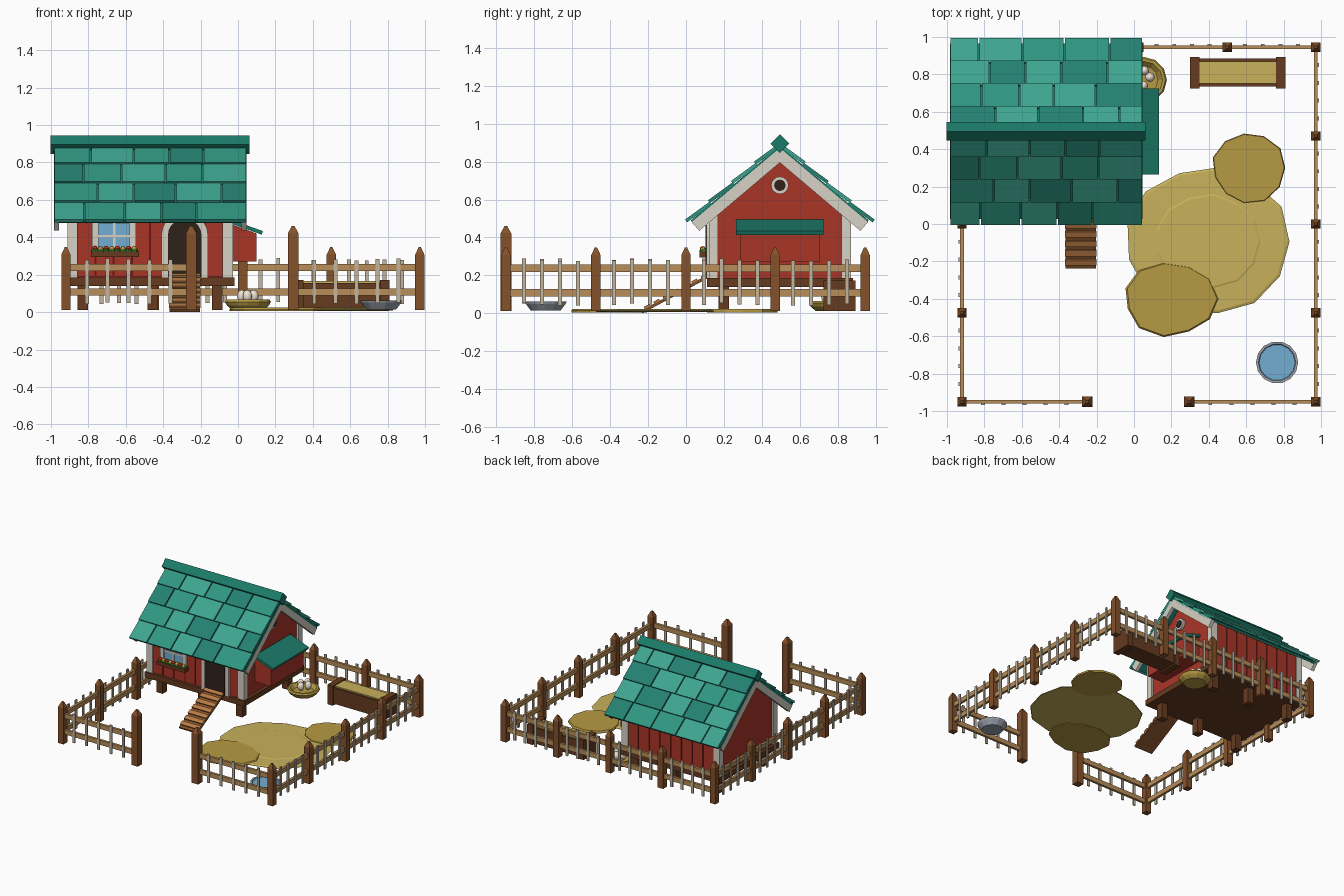
import bpy, bmesh, math, random
from mathutils import Matrix, Vector, Euler

if "Cube" in bpy.data.objects:
    bpy.data.objects.remove(bpy.data.objects["Cube"])

random.seed(4)
MATS = {}
COL = dict(red=(.66, .22, .17), darkred=(.42, .11, .09), white=(.84, .82, .77), dark=(.2, .15, .13),
           teal=(.13, .48, .41), teal1=(.2, .58, .5), teal2=(.25, .64, .56), teal3=(.16, .5, .44),
           wood=(.51, .32, .18), rail=(.72, .55, .35), picket=(.76, .71, .62), brown=(.4, .24, .14),
           ramp=(.72, .48, .28), hay=(.78, .69, .36), straw=(.71, .6, .27), metal=(.6, .63, .67),
           blue=(.45, .67, .82), egg=(.93, .89, .83), green=(.22, .45, .16), flower=(.78, .17, .13),
           yellow=(.88, .68, .2))


def finish(name, bm, color):
    me = bpy.data.meshes.new(name)
    bmesh.ops.recalc_face_normals(bm, faces=bm.faces)
    bm.to_mesh(me)
    bm.free()
    if color not in MATS:
        MATS[color] = bpy.data.materials.new(color)
        MATS[color].diffuse_color = (*[c ** 2.2 for c in COL[color]], 1)
    me.materials.append(MATS[color])
    ob = bpy.data.objects.new(name, me)
    bpy.context.collection.objects.link(ob)
    return ob


def boxes(name, color, items):
    """items: (centre, size, optional xyz rotation)"""
    bm = bmesh.new()
    for c, s, *r in items:
        rot = Euler(r[0] if r else (0, 0, 0)).to_matrix().to_4x4()
        bmesh.ops.create_cube(bm, size=1, matrix=Matrix.Translation(c) @ rot @ Matrix.Diagonal((*s, 1)))
    return finish(name, bm, color)


def span(x0, x1, y0, y1, z0, z1):
    return ((x0 + x1) / 2, (y0 + y1) / 2, (z0 + z1) / 2), (x1 - x0, y1 - y0, z1 - z0)


def prism(name, color, pts, axis, a, b):
    bm = bmesh.new()
    put = (lambda p, t: (t, p[0], p[1])) if axis == 'x' else (lambda p, t: (p[0], t, p[1]))
    f = bm.faces.new([bm.verts.new(put(p, a)) for p in pts])
    ext = bmesh.ops.extrude_face_region(bm, geom=[f])
    off = Vector(put((0, 0), b - a))
    bmesh.ops.translate(bm, vec=off, verts=[v for v in ext['geom'] if isinstance(v, bmesh.types.BMVert)])
    return finish(name, bm, color)


def lathe(name, color, prof, c, n=12, scale=(1, 1), wobble=0.0):
    """closed solid from (radius, z) rings, capped at both ends"""
    bm = bmesh.new()
    wob = [1 + random.uniform(-wobble, wobble) for _ in range(n)]
    rings = [[bm.verts.new((c[0] + r * wob[i] * scale[0] * math.cos(2 * math.pi * i / n),
                            c[1] + r * wob[i] * scale[1] * math.sin(2 * math.pi * i / n), z))
              for i in range(n)] for r, z in prof]
    for p, q in zip(rings, rings[1:]):
        for i in range(n):
            bm.faces.new((p[i], p[(i + 1) % n], q[(i + 1) % n], q[i]))
    bm.faces.new(rings[0])
    bm.faces.new(rings[-1])
    return finish(name, bm, color)


def balls(name, color, items):
    bm = bmesh.new()
    for c, s in items:
        bmesh.ops.create_uvsphere(bm, u_segments=10, v_segments=7, radius=1,
                                  matrix=Matrix.Translation(c) @ Matrix.Diagonal((*s, 1)))
    return finish(name, bm, color)


# House floor, stilts, walls
YC, K = .495, .84
A = math.atan(K)
boxes("floor_slab", "brown", [span(-.92, -.02, .11, .88, .14, .185)])
boxes("stilts", "brown", [span(x - .028, x + .028, y - .028, y + .028, .012, .15)
                          for x in (-.83, -.455, -.11) for y in (.2, .79)])
prism("house_walls", "red", [(.135, .185), (.855, .185), (.855, .545), (YC, .845), (.135, .545)],
      'x', -.895, -.045)
pw = .78 / 8
for name, y in (("front_planks", .131), ("back_planks", .859)):
    boxes(name, "red", [((-.86 + pw * (i + .5), y, .365), (pw - .01, .014, .35)) for i in range(8)])
    boxes(name + "_backing", "darkred", [((-.47, y + (.004 if y < .5 else -.004), .365), (.8, .01, .35))])
boxes("corner_posts", "white", [span(x, x + .055, y, y + .05, .18, .54)
                                for x in (-.912, -.083) for y in (.12, .82)])

# Roof decks, gable boards, ridge, shingles
for s, side in ((-1, "front"), (1, "back")):
    def on_roof(dy, lift):
        return YC + s * (dy + lift * math.sin(A)), .885 - K * dy + lift * math.cos(A)
    rot = (-s * A, 0, 0)
    y, z = on_roof(.235, -.01)
    boxes("roof_deck_" + side, "teal", [((-.47, y, z), (1.03, .47 / math.cos(A), .018), rot)])
    prism_pts = [(YC, .872), (YC + s * .465, .872 - K * .465), (YC + s * .425, .435), (YC, .795)]
    for x, end in ((-.985, "left"), (.018, "right")):
        prism(f"gable_board_{side}_{end}", "white", prism_pts, 'x', x, x + .027)
    tiles = {"teal1": [], "teal2": [], "teal3": []}
    for row in range(4):
        x, first = -.985, True
        y, z = on_roof(.485 * (row + .5) / 4, .008)
        while x < .04:
            w = random.uniform(.18, .25)
            if first and row % 2:
                w *= .8
            first = False
            x1 = x + w if x + w < -.04 else .047
            tiles[random.choice(list(tiles))].append(
                (((x + x1) / 2, y, z), (x1 - x - .008, .162, .018), (-s * (A - .07), 0, 0)))
            x = x1
    for col, items in tiles.items():
        boxes(f"shingles_{side}_{col}", col, items)
boxes("ridge_cap", "teal", [((-.47, YC, .895), (1.065, .07, .07), (math.pi / 4, 0, 0))])


# Arched door and frame
def arch(h, spring, z0):
    return [(-.285 - h, z0)] + [(-.285 + h * math.cos(t), spring + h * math.sin(t))
                                for t in [math.pi * (1 - i / 10) for i in range(11)]] + [(-.285 + h, z0)]


prism("door_frame", "white", arch(.125, .41, .185), 'y', .108, .135)
prism("door", "dark", arch(.09, .41, .187), 'y', .102, .13)

# Front window and flower box
boxes("window_frame", "white", [span(-.78, -.745, .105, .135, .31, .5), span(-.58, -.545, .105, .135, .31, .5),
                                span(-.78, -.545, .105, .135, .475, .51), span(-.78, -.545, .105, .135, .3, .335),
                                span(-.669, -.656, .108, .135, .31, .5), span(-.76, -.56, .108, .135, .4, .413)])
boxes("window_glass", "blue", [span(-.76, -.56, .115, .135, .32, .49)])
boxes("flower_box", "brown", [span(-.785, -.53, .07, .12, .295, .325)])
fx = [-.765 + .03 * i for i in range(8)]
balls("flower_leaves", "green", [((x, .095, .328), (.022, .024, .016)) for x in fx])
balls("red_flowers", "flower", [((x, .088, .34), (.015, .015, .014)) for x in fx[::2]])
balls("yellow_flowers", "yellow", [((x, .09, .338), (.014, .014, .013)) for x in fx[1::2]])

# Round gable window
w = prism("round_window_frame", "white", [(YC + .046 * math.cos(i * math.pi / 8), .675 + .046 * math.sin(i * math.pi / 8))
                                          for i in range(16)], 'x', -.05, -.025)
prism("round_window_pane", "dark", [(YC + .03 * math.cos(i * math.pi / 8), .675 + .03 * math.sin(i * math.pi / 8))
                                    for i in range(16)], 'x', -.05, -.02)

# Nest box on the right wall
prism("nest_box", "red", [(-.05, .27), (.1, .27), (.1, .42), (-.05, .475)], 'y', .285, .705)
boxes("nest_box_roof", "teal", [((.045, YC, .454), (.18, .46, .02), (0, math.atan(.36), 0))])

# Entry ramp with cleats
ra = math.atan2(.185, .345)
boxes("ramp_board", "wood", [((-.285, -.06, .1), (.165, .395, .016), (ra, 0, 0))])
boxes("ramp_cleats", "ramp", [((-.285, -.205 + .05 * i, .1 + (-.145 + .05 * i) * math.tan(ra) + .014),
                               (.168, .034, .012), (ra, 0, 0)) for i in range(7)])

# Fence posts, rails and pickets
L, R, F, B = -.92, .972, -.95, .945
ys = [F, -.475, 0, .47, B]
runs = [([(L, F), (-.25, F)], (0, -1), 5), ([(.295, F), (R, F)], (0, -1), 5),
        ([(L, y) for y in ys], (-1, 0), 4), ([(R, y) for y in ys], (1, 0), 4),
        ([(x, B) for x in (L, -.447, .026, .499, R)], (0, 1), 4)]
posts, rails, pickets = set(), [], []
for pts, out, n in runs:
    posts.update(pts)
    for (x0, y0), (x1, y1) in zip(pts, pts[1:]):
        along_x = y0 == y1
        for z in (.108, .238):
            rails.append((((x0 + x1) / 2, (y0 + y1) / 2, z),
                          (abs(x1 - x0) or .02, abs(y1 - y0) or .02, .038)))
        for i in range(1, n + 1):
            t = i / (n + 1)
            pickets.append(((x0 + (x1 - x0) * t + out[0] * .013, y0 + (y1 - y0) * t + out[1] * .013,
                             .165 + random.uniform(-.006, .006)),
                            (.021 if along_x else .01, .01 if along_x else .021, .235)))
boxes("fence_rails", "rail", rails)
boxes("fence_pickets", "picket", pickets)
for i, (x, y) in enumerate(sorted(posts)):
    gate = x in (-.25, .295)
    h, r = (.46, .041) if gate else (.347, .035)
    post = lathe(f"fence_post_{i}", "wood", [(r, .012), (r, h - .04), (r * .25, h)], (0, 0), 4)
    post.rotation_euler.z = math.pi / 4
    post.location = (x, y, 0)

# Ground patches of straw
lathe("straw_patch_main", "hay", [(.43, .008), (.435, .012), (.42, .017), (.28, .019), (.27, .022)],
      (.395, -.095), 13, (1, .91), .03)
lathe("straw_patch_front", "straw", [(.25, .005), (.25, .014), (.24, .0235)], (.195, -.4), 11, (1, .8), .05)
lathe("straw_patch_back", "straw", [(.195, .005), (.195, .014), (.19, .0235)], (.615, .3), 11, (1, .97), .04)

# Feed trough
boxes("trough_body", "brown", [span(.34, .77, .735, .755, .03, .155), span(.34, .77, .865, .885, .03, .155),
                               span(.34, .77, .735, .885, .025, .05)])
boxes("trough_ends", "brown", [span(.3, .35, .725, .893, .012, .172), span(.76, .81, .725, .893, .012, .172)])
boxes("trough_feed", "hay", [span(.34, .77, .75, .87, .05, .165)])

# Egg basket
lathe("nest_basket", "straw", [(.085, .012), (.112, .035), (.123, .055), (.115, .066), (.1, .066), (.075, .04)],
      (.053, .77), 12)
eggs = balls("eggs", "egg", [((x, y, .085), (.026, .026, .034)) for x, y in
                             ((.085, .785), (.02, .78), (.05, .74), (.055, .82))])
for p in eggs.data.polygons:
    p.use_smooth = True

# Water bowl
lathe("water_bowl", "metal", [(.08, .014), (.108, .05), (.113, .063), (.1, .063), (.088, .042)], (.765, -.74), 14)
lathe("water", "blue", [(.088, .045), (.096, .056)], (.765, -.74), 14)

for m in bpy.data.materials:
    if m.users and not m.is_grease_pencil:
        m.use_nodes = True
        m.node_tree.nodes["Principled BSDF"].inputs["Base Color"].default_value = m.diffuse_color
